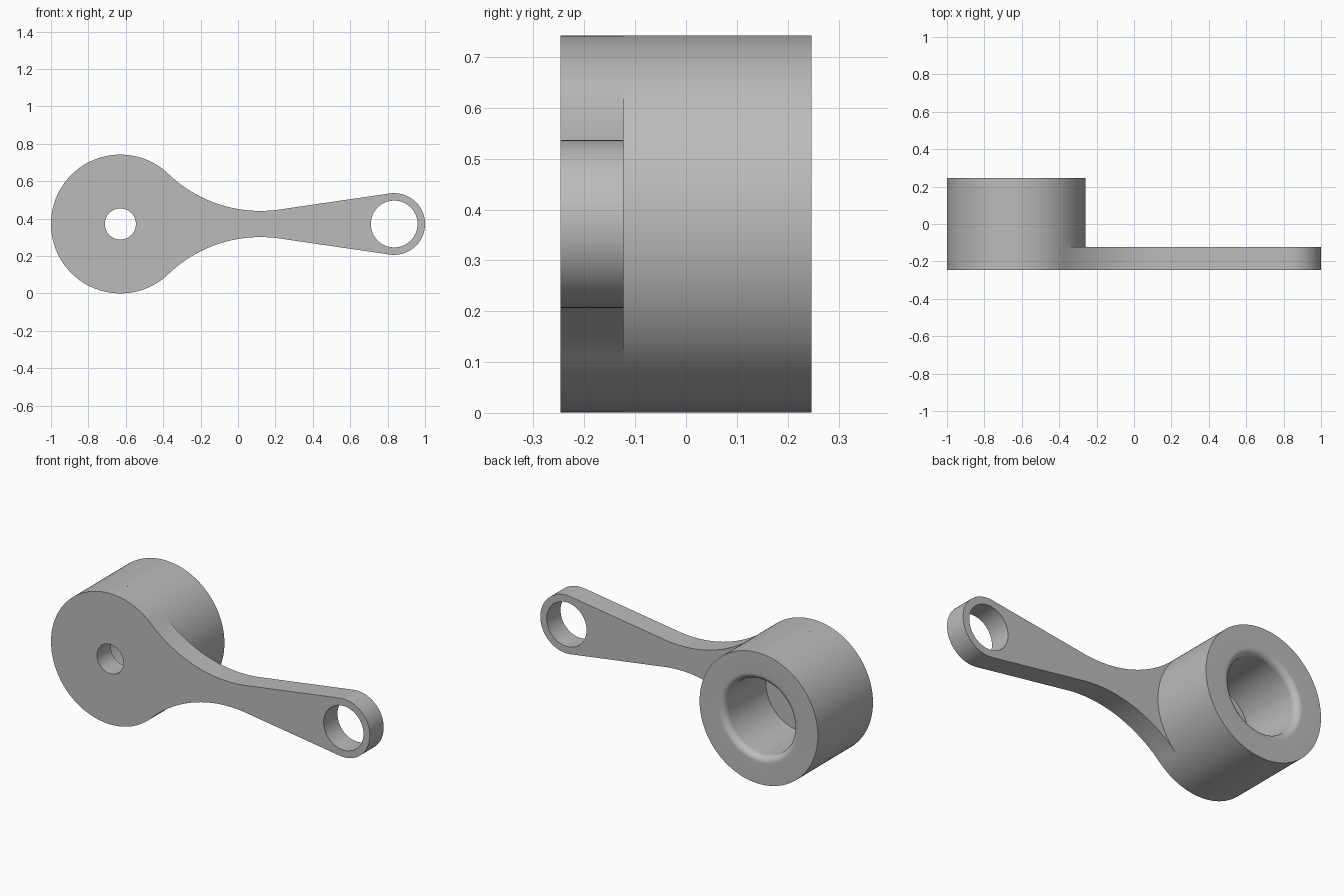
import bpy, bmesh
from math import sin, cos, pi, radians, atan2, hypot
from mathutils import Matrix

if "Cube" in bpy.data.objects:
    bpy.data.objects.remove(bpy.data.objects["Cube"])

# Main dimensions
MID = 0.3715                        # height of the centre line
HUB_X, HUB_R, PIN_R = -0.629, 0.371, 0.083
EYE_X, EYE_R, EYE_HOLE = 0.835, 0.165, 0.125
FRONT, STEP, BACK = -0.247, -0.123, 0.247
BORE_R, LIP_R = 0.213, 0.037

grey = bpy.data.materials.new("plain grey")
grey.use_nodes = True
colour = (0.5, 0.5, 0.5, 1)
grey.diffuse_color = colour
grey.node_tree.nodes["Principled BSDF"].inputs["Base Color"].default_value = colour


def arc(cx, cz, r, start, end, steps):
    return [(cx + r * cos(start + (end - start) * i / steps),
             cz + r * sin(start + (end - start) * i / steps)) for i in range(steps + 1)]


def finish(bm, name):
    bmesh.ops.recalc_face_normals(bm, faces=bm.faces)
    mesh = bpy.data.meshes.new(name)
    bm.to_mesh(mesh)
    bm.free()
    mesh.materials.append(grey)
    obj = bpy.data.objects.new(name, mesh)
    bpy.context.collection.objects.link(obj)
    bpy.ops.object.select_all(action='DESELECT')
    obj.select_set(True)
    bpy.context.view_layer.objects.active = obj
    bpy.ops.object.shade_smooth_by_angle(angle=radians(30))


def add_loop(bm, points):
    verts = [bm.verts.new((x, FRONT, z)) for x, z in points]
    return [bm.edges.new((v, verts[i - 1])) for i, v in enumerate(verts)]


# Arm plate outline: hub disc, waist arc tangent to it, straight taper, eye end
waist_x, waist_z = 0.12, 0.07
dx = waist_x - HUB_X
waist_r = (dx ** 2 + waist_z ** 2 - HUB_R ** 2) / (2 * (HUB_R - waist_z))
waist_c = waist_z + waist_r
hub_angle = atan2(waist_c, dx)
taper = radians(8.4)

upper = arc(EYE_X, 0, EYE_R, 0, pi / 2 + taper, 32)
upper += arc(waist_x, waist_c, waist_r, taper - pi / 2, hub_angle - pi, 32)
upper += arc(HUB_X, 0, HUB_R, hub_angle, pi, 48)[1:]
lower = [(x, -z) for x, z in reversed(upper[1:-1])]
outline = [(x, z + MID) for x, z in upper + lower]

bm = bmesh.new()
edges = add_loop(bm, outline)
for cx, r in ((HUB_X, PIN_R), (EYE_X, EYE_HOLE)):
    edges += add_loop(bm, arc(cx, MID, r, 0, 2 * pi, 64)[:-1])
bmesh.ops.triangle_fill(bm, edges=edges, use_beauty=True, normal=(0, -1, 0))
caps = bmesh.ops.extrude_face_region(bm, geom=bm.faces[:], use_keep_orig=True)["geom"]
bmesh.ops.translate(bm, vec=(0, STEP - FRONT, 0),
                    verts=[v for v in caps if isinstance(v, bmesh.types.BMVert)])
finish(bm, "arm_plate")

# Hub barrel: lathed wall with a rounded lip around the blind bore
profile = [(HUB_R, STEP), (HUB_R, BACK)]
profile += arc(BORE_R + LIP_R, BACK - LIP_R, LIP_R, pi / 2, pi, 10)
profile += [(BORE_R, STEP)]
bm = bmesh.new()
verts = [bm.verts.new((HUB_X + r, y, MID)) for r, y in profile]
chain = [bm.edges.new(pair) for pair in zip(verts, verts[1:])]
bmesh.ops.spin(bm, geom=verts + chain, cent=(HUB_X, 0, MID), axis=(0, 1, 0),
               angle=2 * pi, steps=128, use_merge=True)
bmesh.ops.remove_doubles(bm, verts=bm.verts, dist=0.0001)
finish(bm, "hub_barrel")
